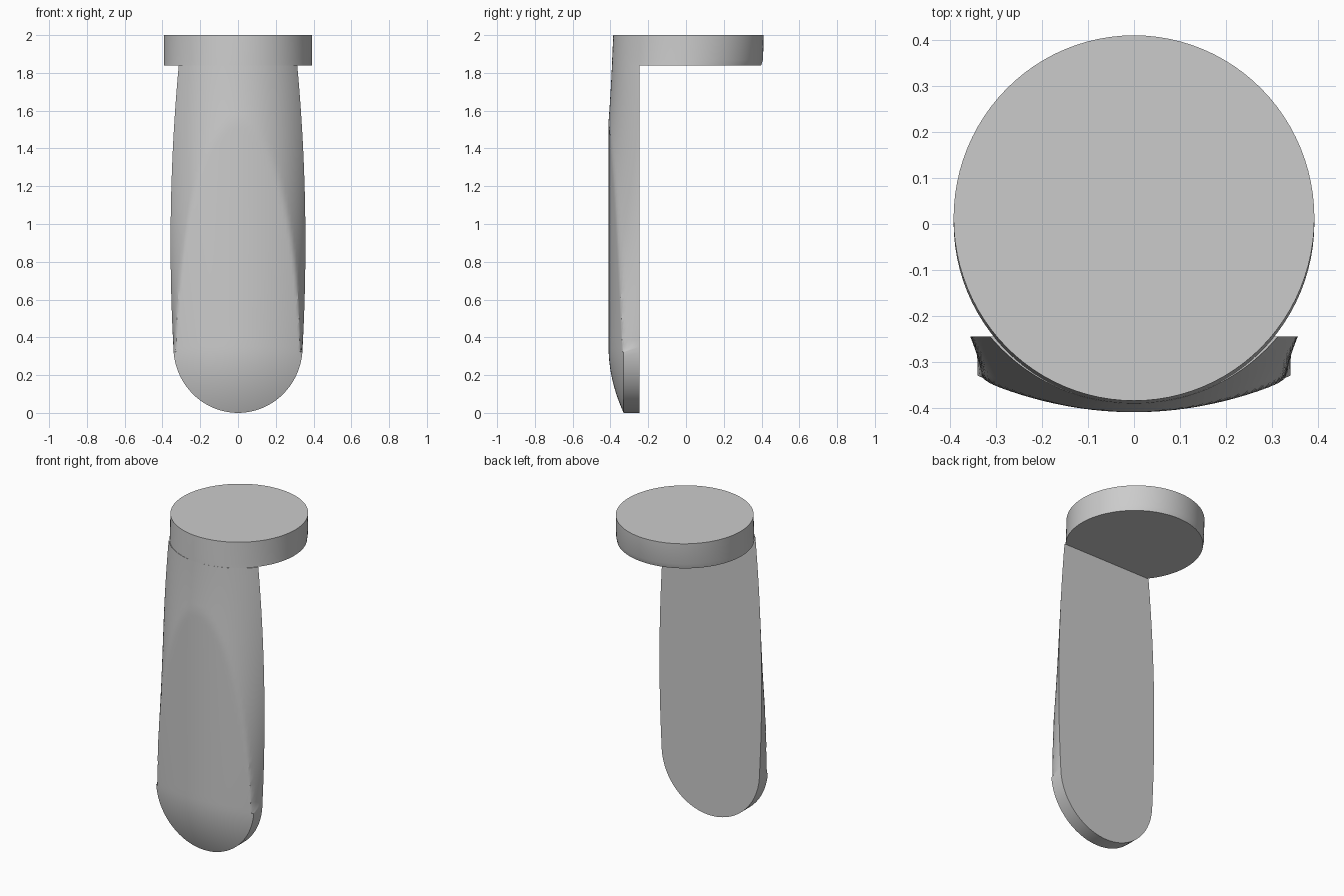
import bpy, bmesh, math

if "Cube" in bpy.data.objects:
    bpy.data.objects.remove(bpy.data.objects["Cube"])

# One plain grey material
grey = bpy.data.materials.new("plain grey")
grey.use_nodes = True
colour = (0.6, 0.6, 0.6, 1)
grey.diffuse_color = colour
grey.node_tree.nodes["Principled BSDF"].inputs["Base Color"].default_value = colour

BACK, RIM, FRONT = -0.245, -0.33, -0.41     # depths of the blade
TIP, NECK = 0.35, 1.84                      # top of rounded tip, underside of disc


def loft(name, rings):
    """Skin closed rings of points, cap both ends and shade smooth with sharp edges."""
    bm = bmesh.new()
    rows = [[bm.verts.new(p) for p in ring] for ring in rings]
    n = len(rows[0])
    for a, b in zip(rows, rows[1:]):
        for i in range(n):
            j = (i + 1) % n
            bm.faces.new((a[i], a[j], b[j], b[i]))
    bm.faces.new(rows[0][::-1])
    bm.faces.new(rows[-1])
    bmesh.ops.remove_doubles(bm, verts=bm.verts, dist=0.0002)
    bmesh.ops.recalc_face_normals(bm, faces=bm.faces)
    mesh = bpy.data.meshes.new(name)
    bm.to_mesh(mesh)
    bm.free()
    mesh.materials.append(grey)
    obj = bpy.data.objects.new(name, mesh)
    bpy.context.collection.objects.link(obj)
    bpy.ops.object.select_all(action='DESELECT')
    obj.select_set(True)
    bpy.context.view_layer.objects.active = obj
    bpy.ops.object.shade_smooth_by_angle(angle=math.radians(30))
    return obj


def blade_section(z, steps=48):
    """Flat back with a shallow arched front, rounder towards the neck."""
    k = max(0, (TIP - z) / TIP)
    if k > 0:
        w = 0.342 * math.sqrt(max(0, 1 - k * k))
    else:
        w = 0.357 - 0.049 * (z - 0.9) ** 2
    u = (NECK - z) / (NECK - TIP)
    depth = min(w, 0.147 + 0.065 * u + 0.13 * u * u)
    points = []
    for i in range(steps + 1):
        t = math.sin(math.pi * (i / steps - 0.5))
        x = t * w
        y = RIM + (FRONT - RIM) * (1 - t * t) * (1 - k * k)
        if k == 0:
            r = (w * w + depth * depth) / (2 * depth)
            round_y = BACK - depth + r - math.sqrt(max(0, r * r - x * x))
            y = max(y, round_y)
        points.append((x, y, z))
    return points + [(w, BACK, z), (-w, BACK, z)]


# Blade: dense levels around the rounded tip, even levels above
levels = [TIP * (1 - math.cos(math.pi / 2 * i / 20)) for i in range(20)]
levels += [TIP + (NECK - TIP) * i / 40 for i in range(41)]
loft("blade", [blade_section(z) for z in levels])


# Disc: leans slightly forward, with a small bevel at the lower back
def disc_ring(z, front, back, steps=96):
    ring = []
    for i in range(steps):
        a = 2 * math.pi * i / steps
        middle, radius = (front + back) / 2, (back - front) / 2
        ring.append((0.393 * math.cos(a), middle + radius * math.sin(a), z))
    return ring


loft("disc", [disc_ring(NECK, -0.392, 0.398),
              disc_ring(1.87, -0.391, 0.408),
              disc_ring(2.0, -0.385, 0.411)])
